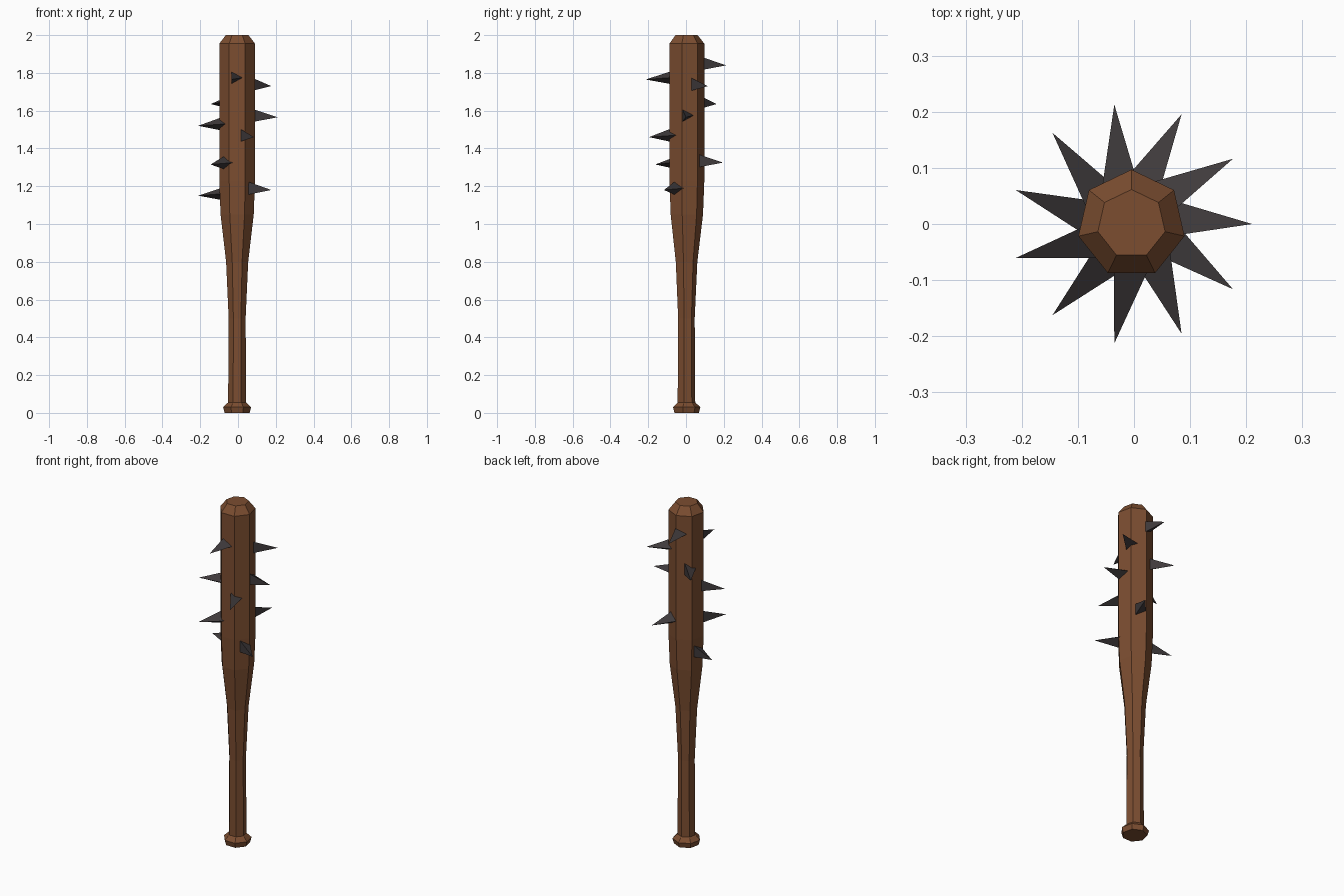
import bpy, bmesh, math

if "Cube" in bpy.data.objects:
    bpy.data.objects.remove(bpy.data.objects["Cube"])

CX = -0.0045  # axis of the bat; the spikes make the bounds lopsided
SIDES = 7


def material(name, color):
    m = bpy.data.materials.new(name)
    m.diffuse_color = color
    m.use_nodes = True
    m.node_tree.nodes["Principled BSDF"].inputs["Base Color"].default_value = m.diffuse_color
    return m


def make_object(name, bm, mat):
    bmesh.ops.recalc_face_normals(bm, faces=bm.faces)
    mesh = bpy.data.meshes.new(name)
    bm.to_mesh(mesh)
    bm.free()
    mesh.materials.append(mat)
    ob = bpy.data.objects.new(name, mesh)
    bpy.context.collection.objects.link(ob)
    return ob


wood = material("wood", (0.20, 0.075, 0.03, 1))
iron = material("iron", (0.05, 0.043, 0.045, 1))

# Bat: seven-sided profile of (radius, height) from knob to tip
profile = [(0.068, 0), (0.076, 0.03), (0.055, 0.05), (0.049, 0.055),
           (0.046, 0.5), (0.060, 0.8), (0.090, 1.05), (0.097, 1.23),
           (0.097, 1.955), (0.0615, 2.0)]
bm = bmesh.new()
rings = []
for r, z in profile:
    rings.append([bm.verts.new((CX + r * math.cos(a), r * math.sin(a), z))
                  for a in (math.pi / 2 + math.tau * i / SIDES for i in range(SIDES))])
for lo, hi in zip(rings, rings[1:]):
    for i in range(SIDES):
        j = (i + 1) % SIDES
        bm.faces.new((lo[i], lo[j], hi[j], hi[i]))
bm.faces.new(rings[0][::-1])
bm.faces.new(rings[-1])
make_object("bat", bm, wood)


# Spikes: three-sided, one per eleventh of a turn, at scattered heights
def spike(index, angle, tip_z, base=0.077, tip=0.215, size=0.041, droop=0.010):
    ca, sa = math.cos(angle), math.sin(angle)
    bm = bmesh.new()
    ring = []
    for k in range(3):
        t = math.tau * k / 3
        side, up = size * math.cos(t), size * math.sin(t)
        ring.append(bm.verts.new((CX + base * ca - side * sa,
                                  base * sa + side * ca, tip_z + droop + up)))
    point = bm.verts.new((CX + tip * ca, tip * sa, tip_z))
    bm.faces.new(ring)
    for k in range(3):
        bm.faces.new((ring[k], ring[(k + 1) % 3], point))
    make_object(f"spike_{index + 1}", bm, iron)


heights = [1.565, 1.73, 1.325, 1.84, 1.635, 1.15, 1.52, 1.315, 1.765, 1.46, 1.18]
for i, z in enumerate(heights):
    spike(i, math.tau * i / len(heights), z)
